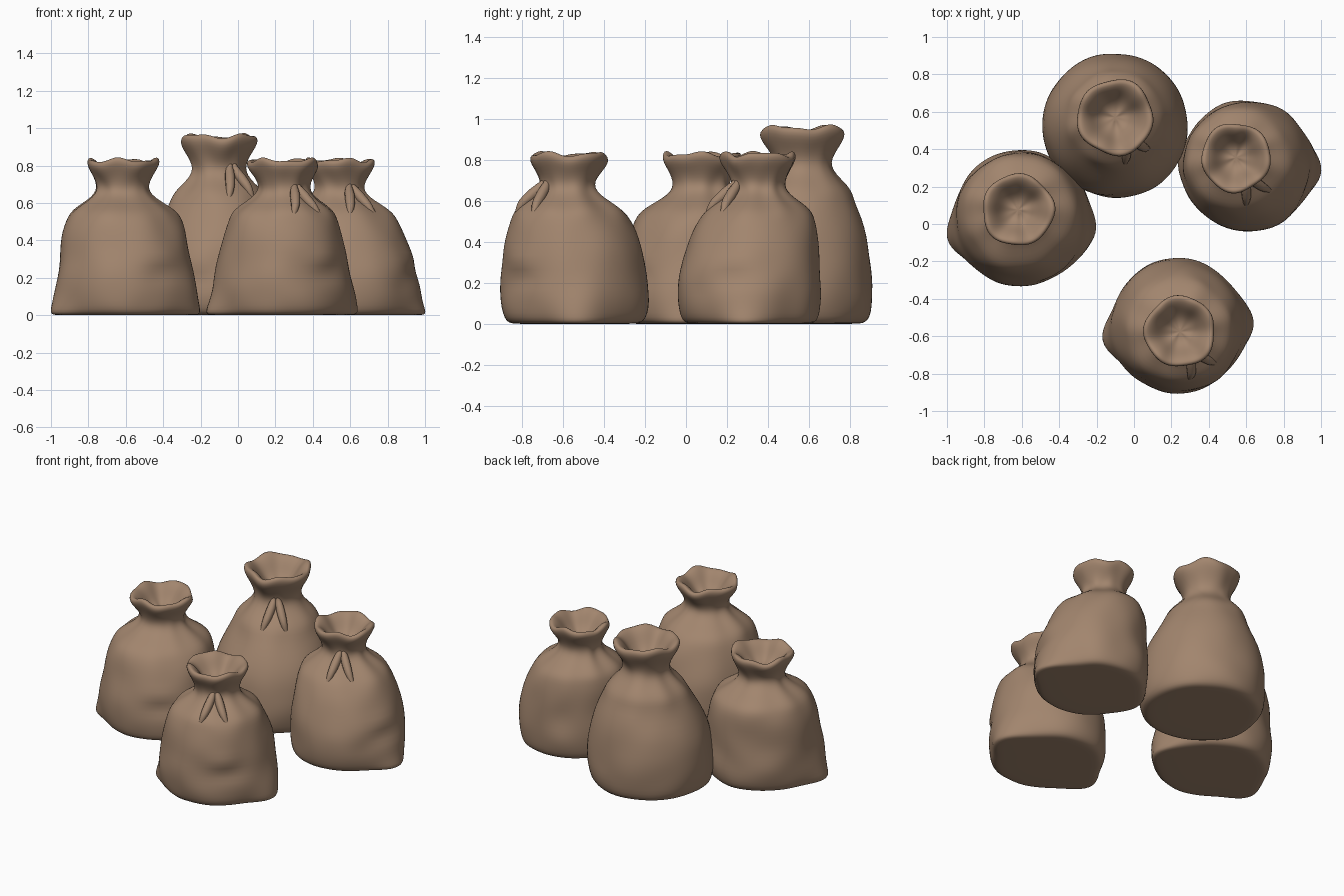
import bpy, bmesh, math
from mathutils import Vector, noise

if "Cube" in bpy.data.objects:
    bpy.data.objects.remove(bpy.data.objects["Cube"])

burlap = bpy.data.materials.new("brown burlap")
burlap.diffuse_color = (0.36, 0.235, 0.155, 1)
burlap.use_nodes = True
burlap.node_tree.nodes["Principled BSDF"].inputs["Base Color"].default_value = burlap.diffuse_color

# Shared sack profile: (height fraction, radius fraction), base up to rim, then down inside
PROFILE = [(0, .45), (0, .78), (.002, .87), (.018, .935), (.06, .975), (.13, 1), (.2, 1), (.28, .985),
           (.36, .96), (.45, .92), (.54, .87), (.61, .81), (.66, .75), (.70, .64), (.74, .50),
           (.78, .40), (.82, .37), (.86, .395), (.90, .445), (.94, .505), (.975, .535), (1.0, .51),
           (1.0, .46), (.98, .395), (.95, .335), (.91, .27), (.875, .19), (.86, .1)]
RIM = 20
SEGS = 48


def gauss(x):
    return math.exp(-x * x)


def ang(a, b):
    return (a - b + math.pi) % (2 * math.pi) - math.pi


def smooth(x):
    x = min(max(x, 0), 1)
    return x * x * (3 - 2 * x)


class Sack:
    def __init__(self, name, body, mouth, radius, height, slim, corners, dent, tie, seed):
        self.name, self.body, self.mouth = name, Vector(body), Vector(mouth)
        self.radius, self.height, self.slim = radius, height, slim
        self.corners = [(math.radians(a), e) for a, e in corners]
        self.dent, self.seed = math.radians(dent), seed
        self.tie = None if tie is None else math.radians(tie)

    def point(self, f, r, a, inside=False):
        """Cloth surface point from profile fractions and angle."""
        z, s = f * self.height, self.seed
        rad = self.radius * r
        top = smooth((f - .8) / .2)
        if not inside:
            rad *= 1 - self.slim * gauss((f - .62) / .14)
            # gathered folds below and around the neck
            rad *= 1 + .03 * math.sin(7 * a + s + math.sin(2 * a)) * gauss((f - .73) / .09)
            # stretched bottom corners
            for ca, e in self.corners:
                rad += e * smooth((r - .3) / .5) * gauss(ang(a, ca) / .36) * math.exp(-z / .1)
            # sagging crease with a bulge above it
            side = gauss(ang(a, self.dent) / .38)
            zz = z - .06 * ang(a, self.dent)
            rad += side * (.012 * gauss((zz - .29) / .03) - .032 * gauss((zz - .22) / .035))
            # uneven cloth
            n = Vector((math.cos(a) * 1.3 + s * 3, math.sin(a) * 1.3, z * 4.5))
            rad += .014 * noise.noise(n * 1.5) * smooth(r * 2) * (1 - top)
        # wavy mouth
        rad *= 1 + top * (.03 * math.sin(5 * a + s) + .02 * math.sin(3 * a + 2 * s))
        z += top * (.010 * math.sin(4 * a + s * 2) + .006 * math.sin(7 * a + s))
        c = self.body.lerp(self.mouth, smooth((f - .25) / .55))
        return Vector((c.x + rad * math.cos(a), c.y + rad * math.sin(a), z))

    def build(self):
        bm = bmesh.new()
        rings = []
        for i, (f, r) in enumerate(PROFILE):
            rings.append([bm.verts.new(self.point(f, r, 2 * math.pi * k / SEGS, i > RIM + 2))
                          for k in range(SEGS)])
        for lo, hi in zip(rings, rings[1:]):
            for k in range(SEGS):
                j = (k + 1) % SEGS
                bm.faces.new((lo[k], lo[j], hi[j], hi[k]))
        # closed base and closed throat
        for ring, f, flip in ((rings[0], 0, True), (rings[-1], .865, False)):
            c = bm.verts.new(self.point(f, 0, 0, True))
            for k in range(SEGS):
                tri = (ring[k], ring[(k + 1) % SEGS], c)
                bm.faces.new(tri[::-1] if flip else tri)
        mesh = bpy.data.meshes.new(self.name)
        bm.to_mesh(mesh)
        bm.free()
        mesh.materials.append(burlap)
        ob = bpy.data.objects.new(self.name, mesh)
        bpy.context.collection.objects.link(ob)
        sub = ob.modifiers.new("soften", 'SUBSURF')
        sub.levels = sub.render_levels = 1
        bpy.context.view_layer.objects.active = ob
        ob.select_set(True)
        bpy.ops.object.shade_smooth()
        ob.select_set(False)
        if self.tie is not None:
            self.build_tie()

    def build_tie(self):
        """Two tapered cloth ends hanging from the neck in an inverted V."""
        curve = bpy.data.curves.new(self.name + "_tie", 'CURVE')
        curve.dimensions = '3D'
        curve.bevel_depth = .028
        curve.bevel_resolution = 3
        curve.use_fill_caps = True
        outer = PROFILE[2:RIM]
        for side in (-1, 1):
            sp = curve.splines.new('POLY')
            steps = 12
            sp.points.add(steps)
            for i in range(steps + 1):
                t = i / steps
                f = .85 - .19 * t
                for (f0, r0), (f1, r1) in zip(outer, outer[1:]):
                    if f0 <= f <= f1:
                        r = r0 + (r1 - r0) * (f - f0) / (f1 - f0)
                a = self.tie + side * (.07 + .24 * t)
                p = self.point(f, r, a)
                out = .026 * math.sin(math.pi * t) - .014
                p += Vector((math.cos(a), math.sin(a), .6)) * out
                sp.points[i].co = (*p, 1)
                sp.points[i].radius = .35 + .6 * math.sin(math.pi * (.05 + .88 * t))
            sp.use_smooth = True
        curve.materials.append(burlap)
        ob = bpy.data.objects.new(self.name + "_tie", curve)
        bpy.context.collection.objects.link(ob)


# name, body centre, mouth centre, radius, height, shoulder slimming, corners, crease, tie, seed
Sack("left_sack", (-.60, .03), (-.62, .075), .366, .83, -.05, [(195, .085), (-10, .085)], -58, None, 1.0).build()
Sack("back_sack", (-.10, .525), (-.10, .57), .388, .96, .14, [(200, .01), (-20, .01)], -100, -60, 2.3).build()
Sack("right_sack", (.605, .31), (.545, .355), .352, .83, 0, [(-3, .092), (180, .05)], -20, -62, 3.6).build()
Sack("front_sack", (.235, -.545), (.245, -.575), .362, .83, 0, [(192, .085), (3, .087)], -52, -60, 5.2).build()
